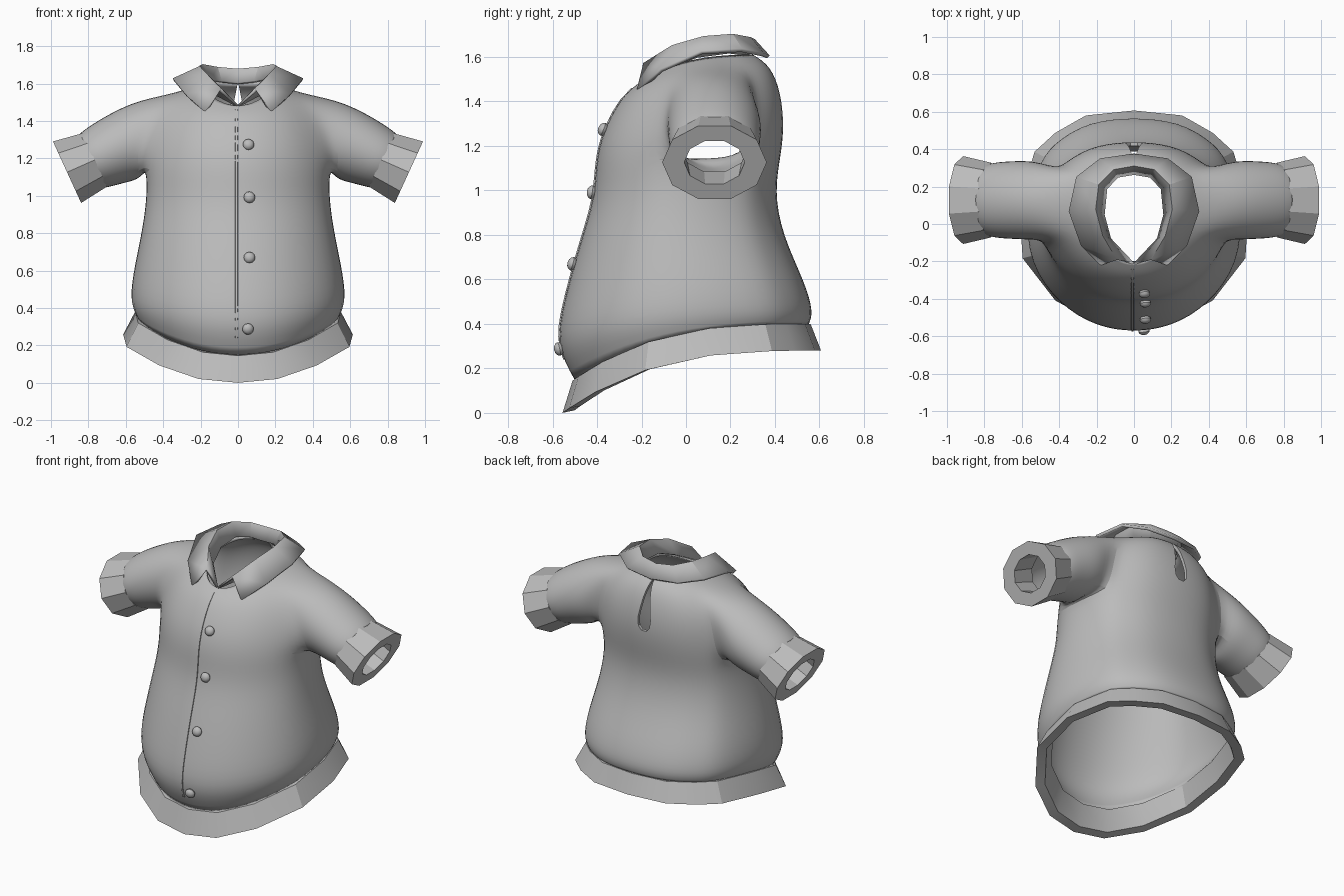
import bpy, bmesh, math
from mathutils import Vector

if "Cube" in bpy.data.objects:
    bpy.data.objects.remove(bpy.data.objects["Cube"])

cloth = bpy.data.materials.new("grey_cloth")
cloth.diffuse_color = (0.5, 0.5, 0.5, 1)
cloth.use_nodes = True
cloth.node_tree.nodes["Principled BSDF"].inputs["Base Color"].default_value = cloth.diffuse_color

# Normalised half outline of the body, front to back: side amount, depth amount
SIDE = [0, .343, .686, .97, 1, .866, .686, .42, 0]
DEPTH = [0, .025, .126, .32, .573, .81, .897, .977, 1]
N = 16


def body_ring(w, yf, zf, yb, zb, grow=1.0):
    """Closed 16-sided ring; its front drops from the sides to zf."""
    pts = []
    for i in range(N):
        k, s = (i, 1) if i <= 8 else (N - i, -1)
        t = DEPTH[k]
        y = yf + (yb - yf) * ((t - .5) * grow + .5)
        z = zf + (zb - zf) * (1 - (1 - t) ** 3)
        pts.append((s * w * SIDE[k] * grow, y, z))
    return pts


def sleeve_ring(s, cx, cz, ry, rv, tilt, turn=0):
    """Ten-sided ring across the arm, starting at its lowest point."""
    ux, uz = math.sin(math.radians(tilt)), math.cos(math.radians(tilt))
    pts = []
    for i in range(10):
        a = math.radians(-90 + 36 * i + turn)
        v = rv * math.sin(a)
        pts.append((s * (cx + ux * v), .128 + ry * math.cos(a), cz + uz * v))
    return pts


def finish(name, bm, smooth=True, angle=35):
    me = bpy.data.meshes.new(name)
    bm.to_mesh(me)
    bm.free()
    ob = bpy.data.objects.new(name, me)
    bpy.context.collection.objects.link(ob)
    me.materials.append(cloth)
    if smooth:
        bpy.ops.object.select_all(action='DESELECT')
        ob.select_set(True)
        bpy.context.view_layer.objects.active = ob
        bpy.ops.object.shade_smooth_by_angle(angle=math.radians(angle))
    return ob


def bridge(bm, a, b, closed=True):
    n = len(a)
    for i in range(n if closed else n - 1):
        j = (i + 1) % n
        bm.faces.new((a[i], a[j], b[j], b[i]))


def loft(name, rings, wrap=False):
    bm = bmesh.new()
    vs = [[bm.verts.new(p) for p in r] for r in rings]
    for a, b in zip(vs, vs[1:]):
        bridge(bm, a, b)
    if wrap:
        bridge(bm, vs[-1], vs[0])
    bmesh.ops.recalc_face_normals(bm, faces=bm.faces)
    return finish(name, bm, angle=25)


# Shirt body with sleeves grown out of the armholes
RINGS = [(.54, -.50, .145, .55, .40), (.575, -.585, .30, .57, .45),
         (.565, -.55, .49, .535, .58), (.515, -.477, .757, .43, .80),
         (.485, -.41, .96, .395, 1.0), (.49, -.405, 1.12, .425, 1.16),
         (.47, -.375, 1.26, .44, 1.30), (.43, -.30, 1.40, .425, 1.44),
         (.33, -.25, 1.45, .38, 1.56), (.19, -.21, 1.48, .30, 1.61)]
bm = bmesh.new()
grid = [[bm.verts.new(p) for p in body_ring(*r, grow=1.02)] for r in RINGS]
for r in range(len(grid) - 1):
    for c in range(N):
        if 5 <= r <= 7 and c in (3, 4, 11, 12):
            continue                      # armhole
        d = (c + 1) % N
        bm.faces.new((grid[r][c], grid[r][d], grid[r + 1][d], grid[r + 1][c]))
for s in (1, -1):
    f, m, b = (3, 4, 5) if s > 0 else (13, 12, 11)
    hole = [(5, m), (5, b), (6, b), (7, b), (8, b), (8, m), (8, f), (7, f), (6, f), (5, f)]
    last = [grid[r][c] for r, c in hole]
    for spec in [(.53, 1.30, .225, .225, 2), (.65, 1.252, .222, .20, 14),
                 (.745, 1.205, .215, .18, 24), (.785, 1.185, .20, .168, 24)]:
        ring = [bm.verts.new(p) for p in sleeve_ring(s, *spec)]
        bridge(bm, last, ring)
        last = ring
bmesh.ops.recalc_face_normals(bm, faces=bm.faces)
bm.faces.ensure_lookup_table()
if bm.faces[3 * N].normal.y > 0:
    bmesh.ops.reverse_faces(bm, faces=bm.faces)
body = finish("shirt_body", bm, angle=60)
body.modifiers.new("round", 'SUBSURF').levels = 2
body.modifiers["round"].render_levels = 2
bpy.context.view_layer.update()


def front_y(x, z):
    """Depth of the shirt front at a given place."""
    ev = body.evaluated_get(bpy.context.evaluated_depsgraph_get())
    hit, loc, nor, _ = ev.ray_cast(Vector((x, -2, z)), Vector((0, 1, 0)))
    return (loc, nor) if hit else (Vector((x, -.5, z)), Vector((0, -1, 0)))


# Raised edge of the button flap
bm = bmesh.new()
rows = []
for i in range(25):
    z = .24 + i * (1.46 - .24) / 24
    loc, nor = front_y(-.008, z)
    rows.append([bm.verts.new((x, loc.y + dy, z)) for x, dy in
                 ((-.016, .01), (-.014, -.006), (-.002, -.006), (0, .01))])
for a, b in zip(rows, rows[1:]):
    bridge(bm, a, b, False)
bmesh.ops.recalc_face_normals(bm, faces=bm.faces)
finish("front_flap_edge", bm, smooth=False)

# Buttons
for i, (x, z) in enumerate([(.055, 1.27), (.06, .99), (.06, .667), (.052, .29)]):
    loc, nor = front_y(x, z)
    bm = bmesh.new()
    bmesh.ops.create_uvsphere(bm, u_segments=12, v_segments=6, radius=1)
    bmesh.ops.scale(bm, vec=(.031, .031, .022), verts=bm.verts)
    ob = finish("button_%d" % (i + 1), bm)
    ob.rotation_euler = nor.to_track_quat('Z', 'Y').to_euler()
    ob.location = loc + nor * .012

# Cloth thickness and the teardrop slit at the back of the neck
sol = body.modifiers.new("thickness", 'SOLIDIFY')
sol.thickness, sol.offset = .02, -1
bm = bmesh.new()
drop = [(0, 1.61), (-.022, 1.50), (-.045, 1.36), (-.04, 1.31), (-.018, 1.285),
        (.018, 1.285), (.04, 1.31), (.045, 1.36), (.022, 1.50)]
near = [bm.verts.new((x, .2, z)) for x, z in drop]
far = [bm.verts.new((x, .7, z)) for x, z in drop]
bridge(bm, near, far)
bm.faces.new(near)
bm.faces.new(far)
bmesh.ops.recalc_face_normals(bm, faces=bm.faces)
cutter = finish("slit_cutter", bm, smooth=False)
cutter.hide_render = True
cutter.display_type = 'WIRE'
cut = body.modifiers.new("slit", 'BOOLEAN')
cut.object, cut.operation, cut.solver = cutter, 'DIFFERENCE', 'EXACT'

# Flared hem band
loft("hem_band", [body_ring(.55, -.51, .145, .56, .40),
                  body_ring(.614, -.555, 0, .607, .28),
                  body_ring(.555, -.50, .012, .55, .28),
                  body_ring(.515, -.465, .15, .52, .40)], wrap=True)

# Thick sleeve cuffs
for s, side in ((1, "left"), (-1, "right")):
    loft(side + "_cuff", [sleeve_ring(s, .765, 1.192, .20, .165, 24.6, 18),
                          sleeve_ring(s, .914, 1.126, .235, .19, 24.6, 18),
                          sleeve_ring(s, .914, 1.126, .136, .112, 24.6, 18),
                          sleeve_ring(s, .765, 1.192, .15, .125, 24.6, 18)], wrap=True)

# Folded collar: stand, fold line and outer edge, front to back
STAND = [(0, -.212, 1.48), (.13, -.08, 1.55), (.165, .05, 1.60),
         (.15, .19, 1.62), (.09, .255, 1.61), (0, .27, 1.60)]
FOLD = [(.095, -.19, 1.565), (.17, -.06, 1.645), (.207, .08, 1.685),
        (.19, .21, 1.695), (.11, .29, 1.68), (0, .31, 1.67)]
EDGE = [(.175, -.215, 1.445), (.28, -.11, 1.54), (.345, .07, 1.62),
        (.305, .25, 1.63), (.18, .345, 1.61), (0, .37, 1.60)]
bm = bmesh.new()
lines = [[bm.verts.new(p) for p in l] for l in (STAND, FOLD, EDGE)]
bridge(bm, lines[0], lines[1], False)
bridge(bm, lines[1], lines[2], False)
bmesh.ops.recalc_face_normals(bm, faces=bm.faces)
collar = finish("collar", bm, angle=30)
collar.modifiers.new("mirror", 'MIRROR')
sol = collar.modifiers.new("thickness", 'SOLIDIFY')
sol.thickness, sol.offset = .018, 0
